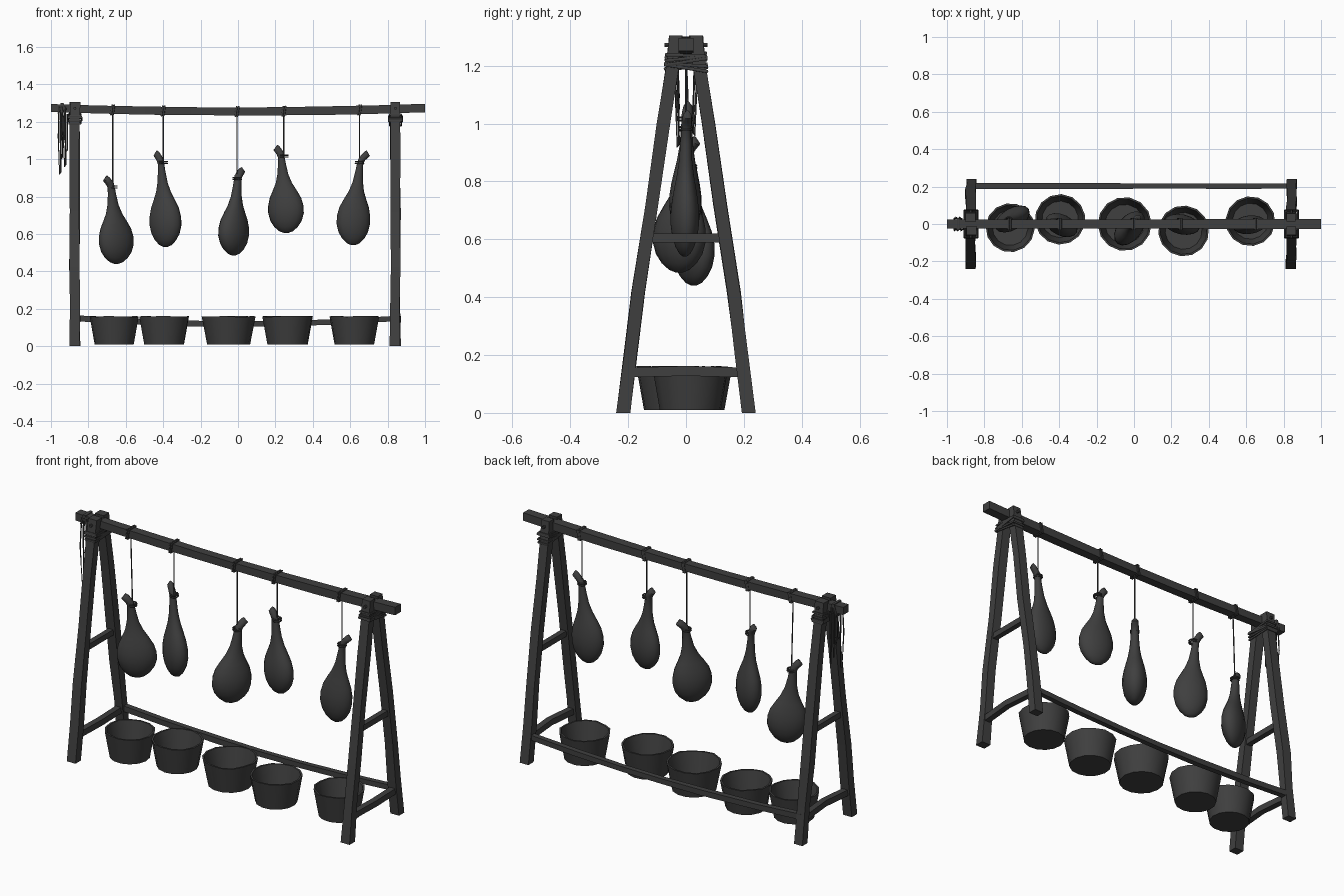
import bpy, bmesh, math, random
from mathutils import Vector

random.seed(4)
if "Cube" in bpy.data.objects:
    bpy.data.objects.remove(bpy.data.objects["Cube"])

# One charcoal colour throughout
charcoal = bpy.data.materials.new("charcoal")
charcoal.use_nodes = True
COLOUR = (0.05, 0.05, 0.05, 1)
charcoal.diffuse_color = COLOUR
bsdf = next(n for n in charcoal.node_tree.nodes if n.type == 'BSDF_PRINCIPLED')
bsdf.inputs["Base Color"].default_value = COLOUR


def add_object(name, mesh, angle=None):
    mesh.materials.clear()
    mesh.materials.append(charcoal)
    if angle:
        mesh.shade_smooth()
        mesh.set_sharp_from_angle(angle=math.radians(angle))
    obj = bpy.data.objects.new(name, mesh)
    bpy.context.collection.objects.link(obj)
    return obj


def loft(name, rings, angle=None):
    """Skin a list of equal-length point rings and cap both ends."""
    bm = bmesh.new()
    loops = [[bm.verts.new(p) for p in ring] for ring in rings]
    n = len(loops[0])
    for a, b in zip(loops, loops[1:]):
        for i in range(n):
            j = (i + 1) % n
            bm.faces.new((a[i], a[j], b[j], b[i]))
    bm.faces.new(loops[0])
    bm.faces.new(loops[-1])
    bmesh.ops.recalc_face_normals(bm, faces=bm.faces)
    mesh = bpy.data.meshes.new(name)
    bm.to_mesh(mesh)
    bm.free()
    return add_object(name, mesh, angle)


def bar(name, points, u, v, wobble=0.0):
    """Squared timber along points, with half-section vectors u and v."""
    u, v = Vector(u), Vector(v)
    rings = []
    for p in points:
        k = 1 + random.uniform(-wobble, wobble)
        rings.append([Vector(p) + (u * a + v * b) * k
                      for a, b in ((-1, -1), (1, -1), (1, 1), (-1, 1))])
    return loft(name, rings)


def cord(name, points, radius, closed=False):
    curve = bpy.data.curves.new(name, 'CURVE')
    curve.dimensions = '3D'
    curve.bevel_depth = radius
    curve.bevel_resolution = 1
    curve.use_fill_caps = True
    spline = curve.splines.new('POLY')
    spline.points.add(len(points) - 1)
    for sp, p in zip(spline.points, points):
        sp.co = (*p, 1)
    spline.use_cyclic_u = closed
    temp = bpy.data.objects.new(name + "_path", curve)
    mesh = bpy.data.meshes.new_from_object(temp)
    bpy.data.objects.remove(temp)
    mesh.name = name
    return add_object(name, mesh, 50)


def beam_z(x):
    return 1.255 + 0.018 * x * x


# Sagging top beam
bar("top_beam", [(x / 4, 0, beam_z(x / 4)) for x in range(-4, 5)],
    (0, 0.025, 0), (0, 0, 0.022), 0.05)

# A-frames: bent legs, cross braces, lashing and peg
for side, fx in (("right", -0.872), ("left", 0.842)):
    for end, s in (("front", -1), ("back", 1)):
        path = [(0.217, 0), (0.192, 0.2), (0.165, 0.42), (0.118, 0.72),
                (0.078, 1.0), (0.046, 1.2), (0.035, 1.305)]
        bar(f"{side}_{end}_leg",
            [(fx + random.uniform(-0.004, 0.004), s * y, z) for y, z in path],
            (0.026, 0, 0), (0, 0.023, 0), 0.07)
    bar(f"{side}_upper_brace", [(fx, -0.13, 0.605), (fx, 0.13, 0.605)],
        (0.015, 0, 0), (0, 0, 0.016))
    bar(f"{side}_lower_brace", [(fx, -0.19, 0.14), (fx + 0.012, 0, 0.145), (fx, 0.19, 0.14)],
        (0.017, 0, 0), (0, 0, 0.017))
    cord(f"{side}_peg", [(fx, -0.075, 1.272), (fx, 0.075, 1.272)], 0.008)
    for i in range(5):
        z, w = 1.192 + i * 0.011, 0.036 - 0.003 * abs(i - 2)
        d, tilt = 0.073 - 0.001 * i, random.uniform(-0.012, 0.012)
        cord(f"{side}_lashing_{i + 1}",
             [(fx - w, -d, z - tilt), (fx + w, -d, z - tilt),
              (fx + w, d, z + tilt), (fx - w, d, z + tilt)], 0.006, True)

# Low rear rail between the frames
bar("rear_rail", [(x, 0.203, 0.118 + 0.03 * (x / 0.85) ** 2)
                  for x in (-0.872, -0.6, -0.25, 0, 0.25, 0.55, 0.842)],
    (0, 0.015, 0), (0, 0, 0.015), 0.08)


def beam_loop(name, x, radius, lean=0.0):
    z, h, d = beam_z(x), 0.026, 0.03
    cord(name, [(x - lean, -d, z - h), (x + lean, -d, z + h),
                (x + lean, d, z + h), (x - lean, d, z - h)], radius, True)


def ham(name, rope_x, y, bottom, height, half_width, thick, turn, side, body):
    """Flattened hanging leg of meat with a bent shank end."""
    # fraction of height, relative radius, fraction of body-to-knob shift
    profile = [(0, 0.12, 0), (0.02, 0.38, 0), (0.07, 0.66, 0), (0.14, 0.88, 0),
               (0.23, 1, 0), (0.32, 0.99, 0.02), (0.41, 0.88, 0.06), (0.50, 0.66, 0.13),
               (0.58, 0.46, 0.22), (0.68, 0.31, 0.33), (0.79, 0.23, 0.42),
               (0.88, 0.19, 0.5), (0.925, 0.2, 0.62), (0.955, 0.19, 0.8),
               (0.985, 0.17, 1), (1, 0.08, 1.06)]
    ax = Vector((math.cos(turn), math.sin(turn), 0)) * side
    across = Vector((-ax.y, ax.x, 0))
    rings = []
    for t, r, k in profile:
        centre = Vector((rope_x, y, bottom + height * t)) + ax * (body + (0.04 - body) * k)
        flat = thick + (1 - thick) * max(0, min(1, (t - 0.45) / 0.4))
        slope = 0.012 * max(0, (t - 0.88) / 0.12)
        ring = []
        for i in range(16):
            a = i * math.tau / 16
            p = centre + ax * math.cos(a) * r * half_width + across * math.sin(a) * r * half_width * flat
            p.z -= slope * math.cos(a)
            ring.append(p)
        rings.append(ring)
    loft(name, rings, 60)
    # suspension cord, knot round the shank and loop round the beam
    knot = Vector((rope_x, y, bottom + height * 0.9))
    cord(name + "_cord", [(rope_x, 0, beam_z(rope_x) - 0.02), knot], 0.0035)
    for n in range(2):
        cord(f"{name}_knot_{n + 1}",
             [knot + Vector((math.cos(a) * 0.022, math.sin(a) * 0.022, n * 0.01 - 0.008))
              for a in (i * math.tau / 10 for i in range(10))], 0.004, True)
    for n, off in enumerate((-0.005, 0.005)):
        beam_loop(f"{name}_beam_loop_{n + 1}", rope_x + off, 0.005, 0.004)


# Five hams: rope x, y, bottom, height, half width, flatness, turn, side, body shift
HAMS = [(-0.67, 0.015, 0.44, 0.46, 0.103, 0.56, 0.54, -1, -0.023),
        (-0.40, 0.0, 0.53, 0.505, 0.091, 0.62, -0.45, -1, -0.014),
        (-0.005, 0.0, 0.485, 0.46, 0.105, 0.62, 0.9, 1, -0.03),
        (0.245, 0.0, 0.605, 0.46, 0.097, 0.55, -0.2, -1, -0.012),
        (0.65, 0.0, 0.54, 0.495, 0.09, 0.55, 0.12, 1, -0.034)]
for i, spec in enumerate(HAMS):
    ham(f"ham_{i + 1}", *spec)


# Open tapered tubs below the hams
def tub(name, x, y, r):
    phase = random.uniform(0, 1)
    dips = [random.uniform(-0.005, 0.001) for _ in range(14)]
    rings = []
    for radius, z, rim in ((0.8 * r, 0.01, 0), (r, 0.161, 1),
                           (r - 0.01, 0.161, 1), (0.8 * r - 0.01, 0.025, 0)):
        rings.append([(x + radius * math.cos(phase + i * math.tau / 14),
                       y + radius * math.sin(phase + i * math.tau / 14),
                       z + rim * dips[i]) for i in range(14)])
    loft(name, rings, 35)


for i, spec in enumerate([(-0.662, -0.02, 0.131), (-0.395, 0.025, 0.135),
                          (-0.05, 0, 0.144), (0.265, -0.037, 0.136),
                          (0.622, 0.015, 0.133)]):
    tub(f"tub_{i + 1}", *spec)

# Spare cord bundle hanging from the beam's end
for i in range(3):
    beam_loop(f"bundle_loop_{i + 1}", -0.952 + i * 0.01, 0.005, 0.008 - i * 0.006)
for i in range(5):
    x, y = -0.957 + i * 0.009, (-0.03, 0.03)[i % 2]
    low = 0.92 + 0.04 * ((i * 2) % 5)
    cord(f"bundle_strand_{i + 1}",
         [(x, y, 1.28), (x - 0.004, y * 1.2, 1.12), (x + 0.003, y, low),
          (x + 0.009, y * 0.8, low + 0.01), (x + 0.01, y, 1.24)], 0.0035)
